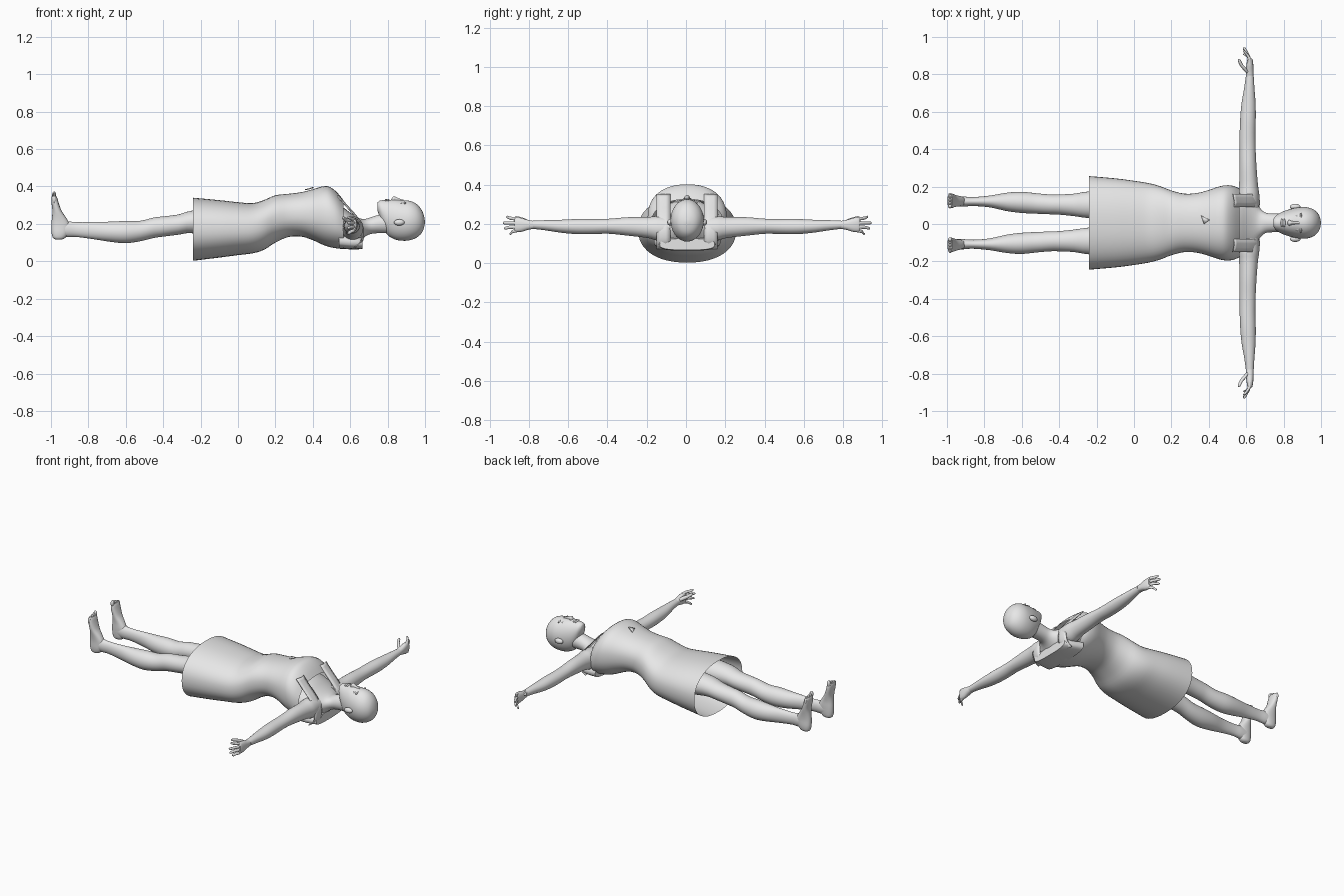
import bpy, bmesh, math
from mathutils import Vector

cube = bpy.data.objects.get("Cube")
if cube:
    bpy.data.objects.remove(cube, do_unlink=True)

CY = 0.006  # body midline
grey = bpy.data.materials.new("plain_grey")
grey.use_nodes = True
grey.diffuse_color = (0.8, 0.8, 0.8, 1)
grey.node_tree.nodes["Principled BSDF"].inputs["Base Color"].default_value = (0.8, 0.8, 0.8, 1)


def finish(name, bm, angle=50):
    bmesh.ops.recalc_face_normals(bm, faces=bm.faces)
    me = bpy.data.meshes.new(name)
    bm.to_mesh(me)
    bm.free()
    me.materials.append(grey)
    ob = bpy.data.objects.new(name, me)
    bpy.context.collection.objects.link(ob)
    bpy.ops.object.select_all(action='DESELECT')
    ob.select_set(True)
    bpy.context.view_layer.objects.active = ob
    bpy.ops.object.shade_smooth_by_angle(angle=math.radians(angle))
    return ob


def smooth(st, steps):
    """Catmull-Rom resampling of a list of tuples."""
    out = []
    for i in range(len(st) - 1):
        a, b, c, d = st[max(i - 1, 0)], st[i], st[i + 1], st[min(i + 2, len(st) - 1)]
        for k in range(steps):
            t = k / steps
            out.append([0.5 * (2 * q + (r - p) * t + (2 * p - 5 * q + 4 * r - s) * t * t
                               + (3 * q - p - 3 * r + s) * t ** 3)
                        for p, q, r, s in zip(a, b, c, d)])
    return out + [list(st[-1])]


def loft(name, axis, stations, side=1, n=28, power=2.0, caps=True, steps=3):
    """Rounded sections along an axis: (position, lo1, hi1, lo2, hi2)."""
    bm = bmesh.new()
    rings = []
    for p, a0, a1, b0, b1 in smooth(stations, steps):
        ring = []
        for i in range(n):
            t = 2 * math.pi * i / n
            c, s = math.cos(t), math.sin(t)
            u = (a0 + a1) / 2 + (a1 - a0) / 2 * math.copysign(abs(c) ** (2 / power), c)
            v = (b0 + b1) / 2 + (b1 - b0) / 2 * math.copysign(abs(s) ** (2 / power), s)
            x, y, z = {'x': (p, u, v), 'y': (u, p, v), 'z': (u, v, p)}[axis]
            ring.append(bm.verts.new((x, y * side + CY, z)))
        rings.append(ring)
    for r, q in zip(rings, rings[1:]):
        for i in range(n):
            j = (i + 1) % n
            bm.faces.new((r[i], r[j], q[j], q[i]))
    if caps:
        bm.faces.new(rings[0])
        bm.faces.new(rings[-1])
    return finish(name, bm)


def blob(name, loc, size, side=1):
    bm = bmesh.new()
    bmesh.ops.create_uvsphere(bm, u_segments=14, v_segments=10, radius=1)
    for v in bm.verts:
        v.co = Vector((loc[0] + v.co.x * size[0],
                       loc[1] * side + CY + v.co.y * size[1],
                       loc[2] + v.co.z * size[2]))
    return finish(name, bm)


def finger(name, path, r, side):
    st = [(y, x - r * k, x + r * k, z - r * k, z + r * k) for x, y, z, k in path]
    loft(name, 'y', st, side, n=10)


# dress: open at the hem and at the neckline
loft("dress", 'x', [
    (-0.24, -0.25, 0.25, 0.003, 0.34), (-0.1, -0.238, 0.238, 0.02, 0.327),
    (0.0, -0.225, 0.225, 0.033, 0.316), (0.08, -0.212, 0.212, 0.043, 0.311),
    (0.14, -0.196, 0.196, 0.062, 0.328), (0.2, -0.173, 0.173, 0.1, 0.353),
    (0.27, -0.156, 0.156, 0.13, 0.361), (0.34, -0.16, 0.16, 0.132, 0.37),
    (0.4, -0.176, 0.176, 0.113, 0.385), (0.45, -0.193, 0.193, 0.09, 0.4),
    (0.49, -0.201, 0.201, 0.076, 0.398), (0.53, -0.198, 0.198, 0.069, 0.368),
    (0.565, -0.183, 0.183, 0.065, 0.325)], n=48, power=2.25, caps=False)
loft("back_yoke", 'x', [
    (0.54, -0.17, 0.17, 0.068, 0.15), (0.6, -0.16, 0.16, 0.064, 0.14),
    (0.64, -0.15, 0.15, 0.064, 0.135), (0.665, -0.14, 0.14, 0.067, 0.125)], power=3)

# torso and neck
loft("torso", 'x', [
    (0.4, -0.13, 0.13, 0.14, 0.33), (0.5, -0.16, 0.16, 0.095, 0.32),
    (0.56, -0.165, 0.165, 0.085, 0.29), (0.6, -0.165, 0.165, 0.085, 0.26),
    (0.64, -0.14, 0.14, 0.1, 0.235), (0.67, -0.085, 0.085, 0.125, 0.226),
    (0.7, -0.056, 0.056, 0.143, 0.232), (0.74, -0.05, 0.05, 0.15, 0.245),
    (0.8, -0.05, 0.05, 0.15, 0.26)])

# head and face
loft("head", 'x', [
    (0.747, -0.022, 0.022, 0.268, 0.316), (0.758, -0.038, 0.038, 0.235, 0.324),
    (0.775, -0.05, 0.05, 0.185, 0.327), (0.8, -0.062, 0.062, 0.14, 0.328),
    (0.84, -0.075, 0.075, 0.117, 0.33), (0.88, -0.083, 0.083, 0.11, 0.326),
    (0.92, -0.084, 0.084, 0.113, 0.323), (0.955, -0.074, 0.074, 0.127, 0.306),
    (0.98, -0.055, 0.055, 0.148, 0.278), (0.993, -0.033, 0.033, 0.174, 0.248),
    (0.999, -0.008, 0.008, 0.203, 0.219)], n=36)
loft("nose", 'x', [
    (0.822, -0.008, 0.008, 0.315, 0.335), (0.83, -0.016, 0.016, 0.31, 0.346),
    (0.84, -0.011, 0.011, 0.31, 0.347), (0.86, -0.008, 0.008, 0.31, 0.337),
    (0.885, -0.007, 0.007, 0.31, 0.329)], n=14)
for i, x in enumerate((0.791, 0.803)):
    blob(("lower_lip", "upper_lip")[i], (x, 0, 0.326), (0.007, 0.023, 0.008))

# small triangular mark on the chest
bm = bmesh.new()
tri = [bm.verts.new((x, y, 0.385 + (x - 0.38) * 0.28)) for x, y in
       ((0.36, 0.045), (0.405, 0.022), (0.375, 0.0))]
bm.faces.new(tri)
mark = finish("chest_mark", bm)
mark.modifiers.new("thickness", 'SOLIDIFY').thickness = 0.006

for s, word in ((1, "left"), (-1, "right")):
    # eyes, brows and ears
    blob(word + "_eye", (0.872, 0.031, 0.309), (0.008, 0.014, 0.009), s)
    blob(word + "_brow", (0.892, 0.032, 0.311), (0.006, 0.022, 0.008), s)
    blob(word + "_ear", (0.862, 0.086, 0.208), (0.029, 0.016, 0.017), s)

    # shoulder strap wrapping from bust to back
    bm = bmesh.new()
    path = smooth([(0.54, 0.352), (0.585, 0.3), (0.63, 0.25), (0.665, 0.2),
                   (0.675, 0.15), (0.665, 0.1), (0.63, 0.07)], 3)
    rows = [[bm.verts.new((x - abs(y - 0.11) * 0.2, y * s + CY, z))
             for y in (0.085, 0.11, 0.135, 0.155)] for x, z in path]
    for a, b in zip(rows, rows[1:]):
        for i in range(3):
            bm.faces.new((a[i], a[i + 1], b[i + 1], b[i]))
    strap = finish(word + "_strap", bm)
    strap.modifiers.new("thickness", 'SOLIDIFY').thickness = 0.005

    # arm
    loft(word + "_arm", 'y', [
        (0.08, 0.56, 0.668, 0.115, 0.235), (0.15, 0.555, 0.67, 0.115, 0.24),
        (0.2, 0.562, 0.663, 0.128, 0.235), (0.3, 0.564, 0.655, 0.14, 0.234),
        (0.4, 0.565, 0.65, 0.15, 0.226), (0.48, 0.565, 0.649, 0.148, 0.225),
        (0.56, 0.568, 0.651, 0.148, 0.225), (0.64, 0.575, 0.65, 0.155, 0.221),
        (0.72, 0.589, 0.644, 0.167, 0.219), (0.785, 0.598, 0.64, 0.175, 0.216)], s)
    # hand
    loft(word + "_palm", 'y', [
        (0.775, 0.599, 0.638, 0.176, 0.214), (0.81, 0.598, 0.639, 0.17, 0.22),
        (0.845, 0.601, 0.638, 0.16, 0.23), (0.872, 0.606, 0.634, 0.16, 0.232),
        (0.88, 0.61, 0.63, 0.166, 0.226)], s, n=20, power=2.4)
    tips = ((0.169, 0.15, 0.905), (0.187, 0.178, 0.932), (0.205, 0.205, 0.939), (0.223, 0.235, 0.922))
    for k, (z0, z1, y1) in enumerate(tips):
        finger(f"{word}_finger_{k + 1}", [
            (0.62, 0.85, z0, 1), (0.616, 0.88, z0 * 0.7 + z1 * 0.3, 1),
            (0.603, (0.88 + y1) / 2, (z0 + z1) / 2, 0.95),
            (0.591, y1 - 0.006, z1, 0.8), (0.588, y1, z1, 0.3)], 0.009, s)
    finger(word + "_thumb", [
        (0.61, 0.8, 0.205, 1), (0.59, 0.825, 0.216, 1.2), (0.572, 0.848, 0.225, 1),
        (0.563, 0.87, 0.232, 0.8), (0.561, 0.877, 0.233, 0.3)], 0.01, s)

    # leg
    loft(word + "_leg", 'x', [
        (0.1, 0.005, 0.17, 0.1, 0.29), (-0.05, 0.008, 0.18, 0.12, 0.29),
        (-0.24, 0.025, 0.168, 0.15, 0.272), (-0.32, 0.036, 0.156, 0.142, 0.25),
        (-0.4, 0.044, 0.152, 0.132, 0.24), (-0.45, 0.046, 0.152, 0.125, 0.234),
        (-0.52, 0.049, 0.158, 0.108, 0.217), (-0.6, 0.053, 0.166, 0.097, 0.216),
        (-0.68, 0.063, 0.161, 0.104, 0.212), (-0.77, 0.083, 0.146, 0.118, 0.21),
        (-0.86, 0.09, 0.138, 0.13, 0.209), (-0.91, 0.087, 0.141, 0.13, 0.214),
        (-0.96, 0.088, 0.143, 0.13, 0.22)], s)
    # foot, toes pointing up
    loft(word + "_foot", 'z', [
        (0.117, -0.975, -0.94, 0.105, 0.13), (0.127, -0.99, -0.922, 0.094, 0.139),
        (0.155, -0.997, -0.905, 0.089, 0.144), (0.195, -0.998, -0.9, 0.087, 0.144),
        (0.23, -0.995, -0.917, 0.087, 0.147), (0.27, -0.992, -0.943, 0.083, 0.153),
        (0.31, -0.997, -0.958, 0.079, 0.157), (0.337, -0.998, -0.966, 0.079, 0.156),
        (0.35, -0.994, -0.972, 0.084, 0.15)], s, power=2.3)
    for k in range(5):
        r = 0.0115 if k == 0 else 0.0085
        blob(f"{word}_toe_{k + 1}", (-0.983, 0.089 + k * 0.0158, 0.353 - 0.0055 * k),
             (r, r, 0.021), s)
